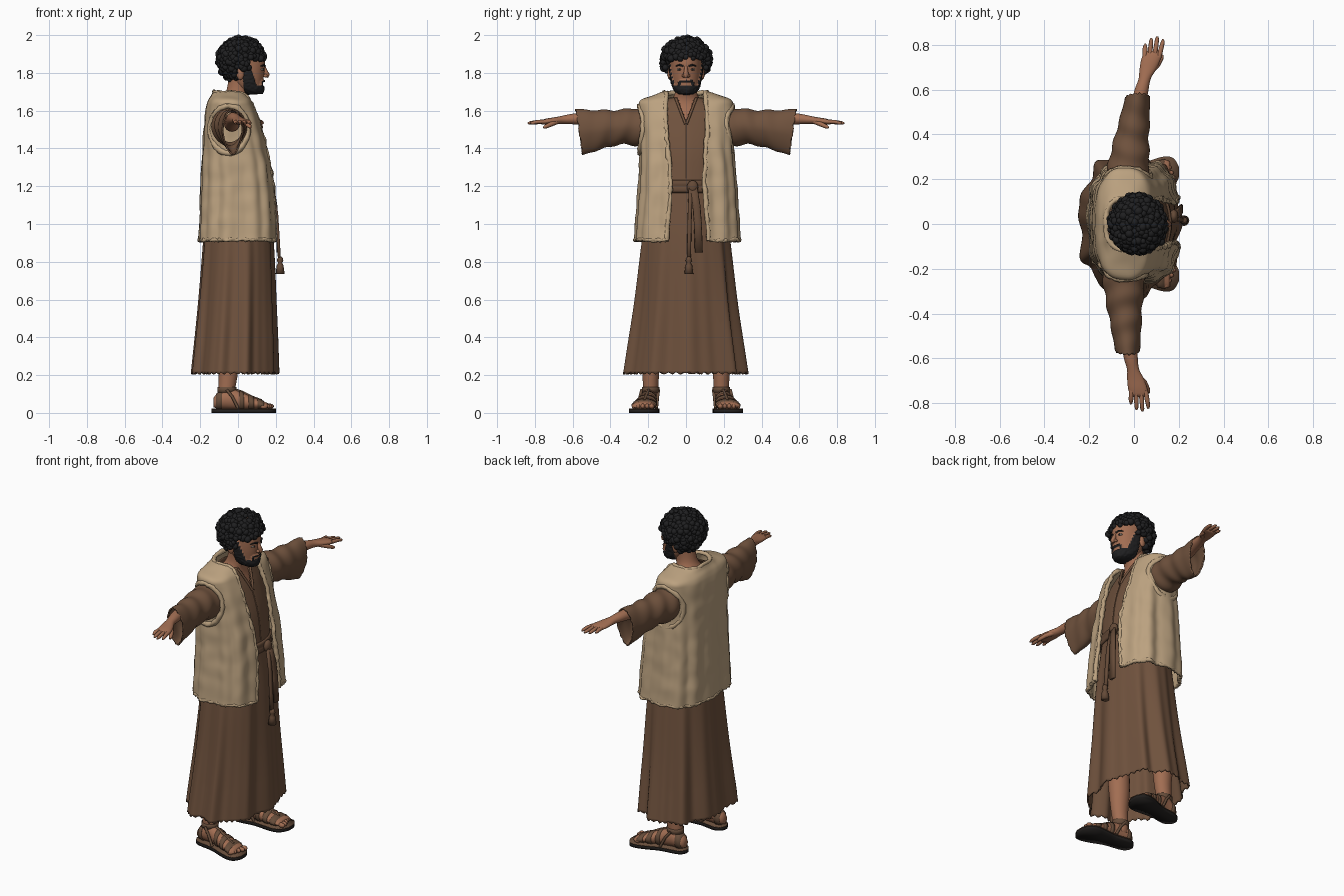
import bpy, bmesh, math, random
from mathutils import Vector, Matrix, noise

if "Cube" in bpy.data.objects:
    bpy.data.objects.remove(bpy.data.objects["Cube"])
random.seed(4)
TAU = 2 * math.pi

def material(name, *c):
    m = bpy.data.materials.new(name)
    m.diffuse_color = (*c, 1)
    m.use_nodes = True
    m.node_tree.nodes["Principled BSDF"].inputs["Base Color"].default_value = m.diffuse_color
    return m

SKIN = material("skin", .36, .155, .085)
ROBE = material("robe brown", .16, .084, .047)
VEST = material("vest tan", .5, .36, .215)
HAIR = material("hair black", .014, .014, .015)
BELT = material("belt brown", .13, .069, .039)
STRAP = material("sandal leather", .135, .074, .043)
SOLE = material("sole black", .015, .013, .012)
EYE = material("eye white", .4, .33, .27)

def add(name, bm, *mats):
    bmesh.ops.recalc_face_normals(bm, faces=bm.faces)
    me = bpy.data.meshes.new(name)
    bm.to_mesh(me)
    bm.free()
    for m in mats:
        me.materials.append(m)
    for p in me.polygons:
        p.use_smooth = True
    ob = bpy.data.objects.new(name, me)
    bpy.context.collection.objects.link(ob)
    return ob

def skin_rows(rows, closed=True, cap=True):
    bm = bmesh.new()
    vs = [[bm.verts.new(p) for p in r] for r in rows]
    n = len(rows[0])
    for a, b in zip(vs, vs[1:]):
        for i in range(n if closed else n - 1):
            j = (i + 1) % n
            bm.faces.new((a[i], a[j], b[j], b[i]))
    if cap:
        bm.faces.new(vs[0][::-1])
        bm.faces.new(vs[-1])
    return bm

def interp(tab, k):
    # smooth interpolation of table rows by their first column
    k = min(max(k, tab[0][0]), tab[-1][0])
    i = next(i for i in range(len(tab) - 1) if k <= tab[i + 1][0])
    a, b = tab[i], tab[i + 1]
    p, q = tab[max(i - 1, 0)], tab[min(i + 2, len(tab) - 1)]
    h = b[0] - a[0]
    t = (k - a[0]) / h
    out = []
    for c in range(1, len(a)):
        m0 = (b[c] - p[c]) / (b[0] - p[0]) * h
        m1 = (q[c] - a[c]) / (q[0] - a[0]) * h
        out.append((2*t**3 - 3*t*t + 1)*a[c] + (t**3 - 2*t*t + t)*m0 + (3*t*t - 2*t**3)*b[c] + (t**3 - t*t)*m1)
    return out

def steps(a, b, n):
    return [a + (b - a) * i / n for i in range(n + 1)]

def sup(v, p):
    return math.copysign(abs(v) ** (2 / p), v)

def zrow(tab, z, n=48, k=1.0):
    cx, rx, ry = interp(tab, z)
    return [Vector((cx + k*rx*math.cos(TAU*i/n), k*ry*math.sin(TAU*i/n), z)) for i in range(n)]

def tube(name, pts, r, mat, radii=None, cyclic=False, rough=0):
    cu = bpy.data.curves.new(name, 'CURVE')
    cu.dimensions = '3D'
    cu.bevel_depth, cu.bevel_resolution, cu.use_fill_caps = r, 2, True
    sp = cu.splines.new('POLY')
    sp.points.add(len(pts) - 1)
    for i, p in enumerate(pts):
        sp.points[i].co = (*p, 1)
        sp.points[i].radius = radii[i] if radii else 1
    sp.use_cyclic_u = cyclic
    tmp = bpy.data.objects.new(name + "_path", cu)
    me = bpy.data.meshes.new_from_object(tmp)
    bpy.data.objects.remove(tmp)
    bm = bmesh.new()
    bm.from_mesh(me)
    bpy.data.meshes.remove(me)
    for f in bm.faces:
        f.material_index = 0
    for v in bm.verts:
        v.co += noise.noise_vector(v.co * 45) * rough
    return add(name, bm, mat)

def ball(name, c, r, mat):
    bm = bmesh.new()
    bmesh.ops.create_uvsphere(bm, u_segments=16, v_segments=10, radius=1,
                              matrix=Matrix.Translation(c) @ Matrix.Diagonal((*r, 1)))
    return add(name, bm, mat)

def thicken(ob, t, off=-1):
    m = ob.modifiers.new("thickness", 'SOLIDIFY')
    m.thickness, m.offset = t, off

# Tunic: one lofted tube with skirt folds, cinched waist and a V neck
TUNIC = [(.21, -.02, .23, .325), (.55, -.008, .207, .275), (.9, 0, .186, .235), (1.18, -.005, .163, .2), (1.23, -.007, .163, .2),
         (1.4, -.02, .155, .215), (1.55, -.035, .125, .215), (1.62, -.04, .1, .17), (1.67, -.035, .075, .085)]
def tunic_pt(z, t, k=1.0):
    cx, rx, ry = interp(TUNIC, z)
    a = .04 * min(max((1.2 - z) / .8, 0), 1) + .006
    f = k * (1 + a * (math.sin(9*t + .8) + .5*math.sin(14*t + 2) + .15*math.sin(23*t) - .4))
    return Vector((cx + f*rx*sup(math.cos(t), 2.2), f*ry*sup(math.sin(t), 2.2), z))
N = 160
rows = [[tunic_pt(z, TAU*i/N) for i in range(N)] for z in steps(.21, 1.67, 100)]
for i, p in enumerate(rows[0]):
    p.z += .007 * math.sin(i * 1.9)
bm = skin_rows(rows, cap=False)
gap = [f for f in bm.faces if f.calc_center_median().x > 0 and
       abs(f.calc_center_median().y) < (f.calc_center_median().z - 1.54) * .38]
bmesh.ops.delete(bm, geom=gap, context='FACES')
thicken(add("tunic", bm, ROBE), .008)
def front_x(y, z):
    cx, rx, ry = interp(TUNIC, z)
    return cx + rx * (1 - min(abs(y) / ry, 1)**2.2)**(1/2.2)
for s in (-1, 1):
    tube("neck_trim", [(front_x(y, z) + .003, s*y, z) for z in steps(1.53, 1.665, 12) for y in [(z - 1.53)*.38 + .003]], .007, ROBE)
tube("chest_seam", [(front_x(0, z), 0, z) for z in steps(1.24, 1.53, 10)], .004, ROBE)

# Belt with knot, tails and tassel
thicken(add("belt", skin_rows([[tunic_pt(z, TAU*i/N, k) for i in range(N)] for z, k in
        ((1.165, 1.02), (1.175, 1.07), (1.195, 1.055), (1.2, 1.04), (1.205, 1.055), (1.222, 1.07), (1.232, 1.02))], cap=False), BELT), .006)
ball("belt_knot", (.178, .035, 1.195), (.02, .03, .036), BELT)
def strip(name, pts, w, d=.008):
    add(name, skin_rows([[(x + d*a, y + w*b, z) for a, b in ((1, -.8), (1, .8), (0, 1), (-1, .8), (-1, -.8), (0, -1))] for x, y, z in pts]), BELT)
strip("belt_tail_wide", [(.185, .04, 1.19), (.2, .055, 1.1), (.208, .063, 1.0), (.212, .068, .85)], .021)
strip("belt_tail_narrow", [(.185, .025, 1.19), (.205, .02, 1.05), (.213, .017, .92), (.22, .015, .8)], .011)
add("tassel", skin_rows([[(.223 + r*math.cos(TAU*i/12), .015 + r*math.sin(TAU*i/12), z) for i in range(12)]
    for z, r in ((.735, .024), (.78, .018), (.795, .011), (.805, .017), (.82, .014), (.828, .005))]), BELT)

# Open vest with fleecy trim and square shoulders
VT = [(.91, .002, .2, .27), (1.2, -.004, .185, .25), (1.4, -.015, .165, .238), (1.55, -.03, .14, .24), (1.625, -.04, .12, .242),
      (1.652, -.042, .108, .232), (1.675, -.042, .092, .17), (1.695, -.04, .085, .113)]
P = 2.8
def vest_pt(z, u):
    cx, rx, ry = interp(VT, z)
    t0 = math.asin(((.1 + .01*math.sin(9*z)) / ry) ** (P/2))
    t = t0 + u * (TAU - 2*t0)
    low = min(max((1.66 - z) / .4, 0), 1)
    f = 1 + low * (.022*math.sin(13*t + 1.2*math.sin(4*z)) + .012*math.sin(7*t + 1))
    q = Vector((cx + f*rx*sup(math.cos(t), P), f*ry*sup(math.sin(t), P) + .008*low, z))
    return q + noise.noise_vector(q * 13) * .005
zs = steps(.91, 1.62, 50) + steps(1.627, 1.695, 16)
rows = [[vest_pt(z, u) for u in steps(0, 1, 150)] for z in zs]
for i, p in enumerate(rows[0]):
    p.z += .006 * math.sin(i * 2.1)
thicken(add("vest", skin_rows(rows, False, False), VEST), .016, 0)
edge = [vest_pt(z, 0) for z in zs] + [vest_pt(1.695, u) for u in steps(.02, .98, 30)] + [vest_pt(z, 1) for z in zs[::-1]]
tube("vest_front_trim", edge, .012, VEST, rough=.007)
tube("vest_hem_trim", [vest_pt(.917, u) for u in steps(0, 1, 150)], .01, VEST, rough=.008)

def oval(y, cx, cz, rx, rz, n=40):
    return [Vector((cx + rx*math.cos(TAU*i/n), y, cz + rz*math.sin(TAU*i/n))) for i in range(n)]

# Sleeves, arms, hands (arms angled slightly, so each side gets a shear)
SLV = [(.14, -.04, 1.51, .085, .1), (.25, -.036, 1.513, .093, .1), (.36, -.028, 1.512, .08, .092), (.47, -.016, 1.498, .067, .105), (.565, -.006, 1.487, .056, .122)]
ARM = [(.3, -.02, 1.53, .042, .042), (.5, -.006, 1.555, .036, .036), (.6, .01, 1.556, .031, .028), (.65, .022, 1.552, .027, .022),
       (.69, .034, 1.547, .037, .019), (.74, .047, 1.542, .043, .016), (.772, .054, 1.539, .038, .01)]
for s in (-1, 1):
    def place(p):
        return Vector((p[0] + s*.04*abs(p[1]), s*p[1], p[2]))
    rows = []
    for y in steps(.14, .565, 60):
        cx, cz, rx, rz = interp(SLV, y)
        row = oval(y, cx, cz, rx, rz)
        e = (y - .14) / .425
        for i, p in enumerate(row):
            a = TAU * i / 40
            k = .05 * math.sin(58*y + 2.2*math.sin(a) + 1.2*math.cos(a)) * math.sin(e * math.pi)
            p.x += (p.x - cx) * (k - .25*e*max(0, -math.sin(a)))
            p.z += (p.z - cz) * k
            p.y += e * (.018*math.sin(a) + (.004*math.sin(i*2.3) if e > .98 else 0))
        rows.append([place(p) for p in row])
    thicken(add("sleeve", skin_rows(rows, cap=False), ROBE), .008)
    add("arm", skin_rows([[place(p) for p in oval(y, *interp(ARM, y), 24)] for y in steps(.3, .772, 30)]), SKIN)
    for k, tip in ((-1.5, .805), (-.5, .83), (.5, .838), (1.5, .825)):
        pts = [(.05 + k*.021, .745, 1.542), (.054 + k*.024, .785, 1.541), (.057 + k*.026, tip - .012, 1.535), (.058 + k*.026, tip, 1.533)]
        tube("finger", [place(p) for p in pts], .0105, SKIN, (1.05, 1, .85, .4))
    tube("thumb", [place(p) for p in ((.04, .675, 1.545), (.075, .71, 1.53), (.092, .742, 1.516), (.097, .755, 1.51))], .013, SKIN, (1.1, 1, .85, .4))
    # Armhole trim lying on the vest side
    ring = []
    for a in steps(0, TAU, 40)[:-1]:
        x, z = -.038 + s*.01 + .1*math.cos(a), 1.5 + .125*math.sin(a)
        cx, rx, ry = interp(VT, z)
        ring.append((x, s*ry*(1 - min(abs(x - cx)/rx, .97)**P)**(1/P) + s*.003, z))
    tube("armhole_trim", ring, .015, VEST, cyclic=True, rough=.008)

# Legs, feet and sandals
FOOT = [(-.13, .19, .055, .022, .025), (-.105, .19, .065, .038, .042), (-.05, .193, .075, .042, .055), (.02, .203, .063, .044, .045),
        (.08, .214, .05, .054, .033), (.13, .222, .042, .06, .022), (.16, .226, .036, .056, .014)]
SOLES = [(-.14, .19, .012), (-.125, .19, .036), (-.09, .19, .05), (0, .203, .052), (.08, .216, .07), (.14, .224, .078), (.18, .23, .062), (.2, .232, .025)]
LEG = [(.06, -.06, .042, .04), (.12, -.06, .044, .04), (.2, -.052, .05, .044), (.32, -.05, .06, .055), (.5, -.04, .065, .065)]
def foot_row(x, s, k=1.0):
    cy, cz, ry, rz = interp(FOOT, x)
    return [Vector((x, s*(cy + k*ry*math.cos(TAU*i/28)), cz + k*rz*math.sin(TAU*i/28))) for i in range(28)]
for s in (-1, 1):
    add("foot", skin_rows([foot_row(x, s) for x in steps(-.13, .16, 28)]), SKIN)
    add("leg", skin_rows([[p + Vector((0, s*.187, 0)) for p in zrow(LEG, z, 28)] for z in steps(.06, .5, 16)]), SKIN)
    xs = steps(-.14, .2, 30)
    outline = [(x, s*(interp(SOLES, x)[0] + interp(SOLES, x)[1])) for x in xs] + \
              [(x, s*(interp(SOLES, x)[0] - interp(SOLES, x)[1])) for x in xs[::-1]]
    for nm, z0, z1, m in (("sole", 0, .018, SOLE), ("insole", .018, .023, STRAP)):
        add(nm, skin_rows([[(x, y, z) for x, y in outline] for z in (z0, z1)]), m)
    for k in range(5):
        ball("toe", (.173 - .008*abs(k - .5) - .002*k, s*(.182 + k*.0235), .035), (.021, .0145 if k == 0 else .0115, .014), SKIN)
    # cross straps follow the foot section
    for x0, w in ((.12, .017), (.07, .014), (.02, .012), (-.1, .016)):
        add("foot_strap", skin_rows([foot_row(x0 + d*w, s, k) for d, k in ((-1, 1.03), (-.9, 1.12), (.9, 1.12), (1, 1.03))], cap=False), STRAP)
    add("ankle_strap", skin_rows([[p + Vector((0, s*.187, 0)) for p in zrow(LEG, z, 28, k)]
        for z, k in ((.108, 1.02), (.11, 1.13), (.136, 1.13), (.138, 1.02))], cap=False), STRAP)
    tube("instep_strap", [(-.01, s*.197, .12), (.025, s*.204, .108), (.075, s*.213, .083), (.125, s*.222, .064)], .008, STRAP)
    for d in (-1, 1):
        tube("side_strap", [(-.06, s*(.19 + d*.045), .122), (-.03, s*(.197 + d*.047), .085), (.0, s*(.203 + d*.047), .025)], .008, STRAP)

# Neck and chest
NECK = [(1.45, -.02, .12, .1), (1.55, -.035, .108, .12), (1.62, -.035, .085, .12), (1.66, -.02, .066, .075), (1.7, -.003, .06, .058), (1.79, .012, .058, .058)]
add("neck", skin_rows([zrow(NECK, z) for z in steps(1.45, 1.79, 24)]), SKIN)

# Head, with the beard raised and coloured by a face rule
HEAD = [(1.69, .088, .035, .035), (1.708, .07, .06, .056), (1.75, .05, .083, .072), (1.8, .04, .099, .08), (1.86, .03, .113, .083), (1.92, .02, .11, .085), (1.97, .02, .05, .045)]
def beard(p):
    a, y = math.atan2(abs(p.y), p.x - .045), abs(p.y)
    if a > 1.8:
        return False
    return p.z < 1.732 + .12*min(max((a - .85)/.6, 0), 1) or (y < .034 and 1.75 < p.z < 1.763) or (.03 < y < .042 and a < 1 and p.z < 1.755)
bm = skin_rows([zrow(HEAD, z, 96) for z in steps(1.69, 1.97, 70)])
for v in [v for v in bm.verts if beard(v.co)]:
    v.co += Vector((v.co.x - .045, v.co.y, -.02)).normalized() * (.008 + .004*noise.noise(v.co*90))
for f in bm.faces:
    f.material_index = int(beard(f.calc_center_median()))
add("head_with_beard", bm, SKIN, HAIR)
tube("nose", [(.134, 0, 1.84), (.143, 0, 1.815), (.154, 0, 1.79), (.15, 0, 1.776)], .013, SKIN, (.6, .8, 1.1, .7))
for s in (-1, 1):
    ball("nostril", (.145, s*.013, 1.785), (.011, .009, .009), SKIN)
    ball("ear", (.012, s*.086, 1.795), (.02, .012, .032), SKIN)
    ball("eye", (.126, s*.034, 1.818), (.011, .014, .006), EYE)
    ball("iris", (.133, s*.034, 1.818), (.0055, .006, .0055), HAIR)
    tube("eyebrow", [(.143, s*.014, 1.836), (.139, s*.034, 1.842), (.122, s*.055, 1.836)], .005, HAIR, (1, 1, .6))

# Curly hair: cap plus scattered curls, leaving the face open
def hairy(p):
    return p.z > (1.875 if p.x > .065 else 1.825 if p.x > .0 else 1.77)
C, R = Vector((.018, 0, 1.868)), Vector((.12, .124, .112))
bm = bmesh.new()
bmesh.ops.create_uvsphere(bm, u_segments=64, v_segments=40, radius=1, matrix=Matrix.Translation(C) @ Matrix.Diagonal((*R, 1)))
bmesh.ops.delete(bm, geom=[f for f in bm.faces if not hairy(f.calc_center_median())], context='FACES')
add("hair_cap", bm, HAIR)
bm = bmesh.new()
for i in range(420):
    h, a = 1 - 2*(i + .5)/420, i * 2.39996
    q = math.sqrt(1 - h*h)
    p = C + Vector((R.x*q*math.cos(a), R.y*q*math.sin(a), R.z*h))
    if hairy(p):
        p += Vector([random.uniform(-.006, .006) for _ in range(3)])
        bmesh.ops.create_icosphere(bm, subdivisions=2, radius=random.uniform(.013, .021), matrix=Matrix.Translation(p))
add("hair_curls", bm, HAIR)
